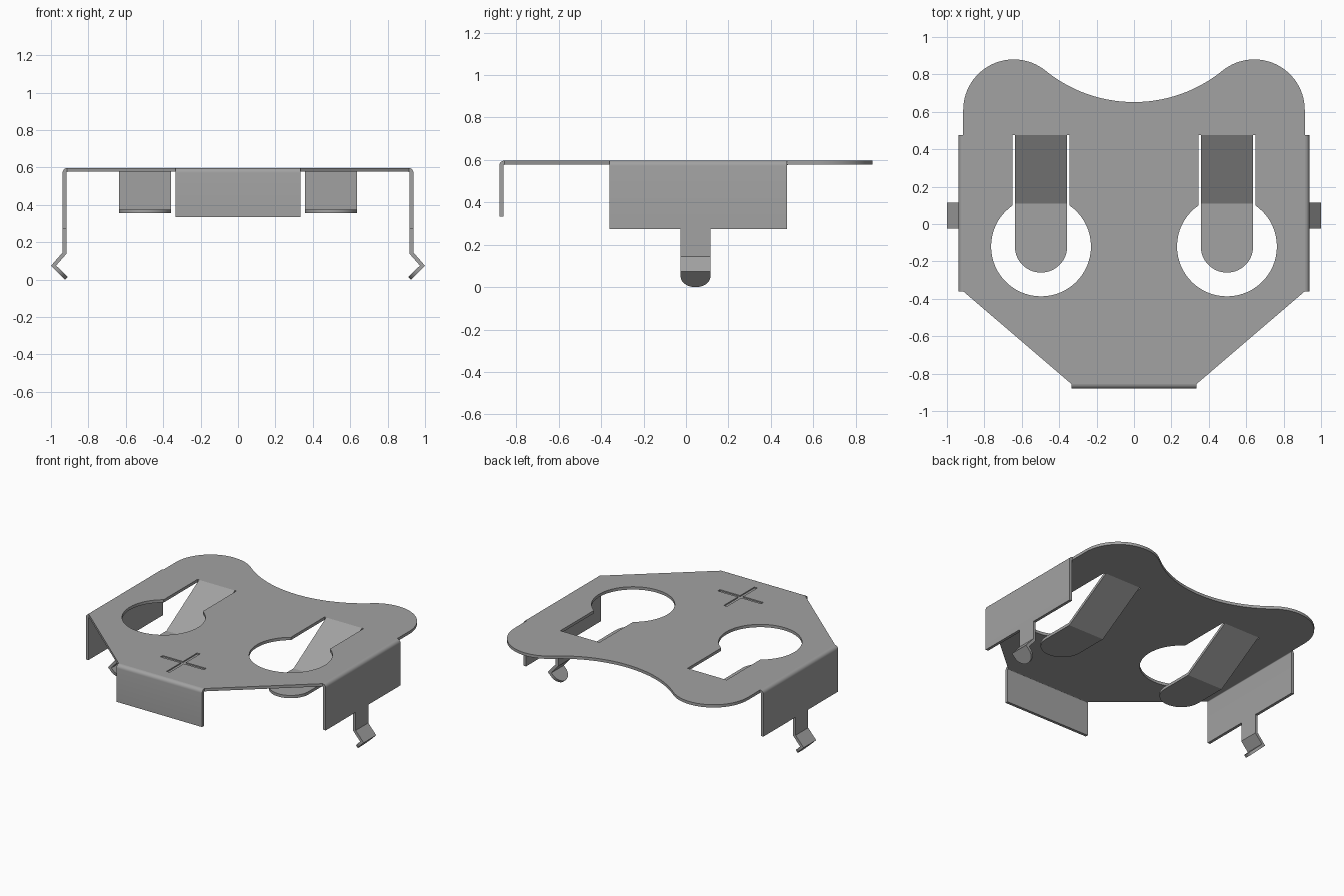
import bpy, bmesh
from math import sin, cos, asin, atan2, pi, hypot
from mathutils import Vector

cube = bpy.data.objects.get("Cube")
if cube:
    bpy.data.objects.remove(cube, do_unlink=True)

TOP, THICK = 0.597, 0.02
UP = Vector((0, 0, 1))

steel = bpy.data.materials.new("grey_steel")
steel.use_nodes = True
GREY = (0.36, 0.36, 0.36, 1)
steel.diffuse_color = GREY
steel.node_tree.nodes["Principled BSDF"].inputs["Base Color"].default_value = GREY


def make_object(name, bm):
    bmesh.ops.remove_doubles(bm, verts=bm.verts, dist=1e-5)
    mesh = bpy.data.meshes.new(name)
    bm.to_mesh(mesh)
    bm.free()
    mesh.materials.append(steel)
    obj = bpy.data.objects.new(name, mesh)
    bpy.context.collection.objects.link(obj)
    return obj


def finish(obj):
    """Bake the modifiers and smooth the curved faces."""
    bpy.ops.object.select_all(action='DESELECT')
    obj.select_set(True)
    bpy.context.view_layer.objects.active = obj
    bpy.ops.object.convert(target='MESH')
    bpy.ops.object.shade_smooth_by_angle()


def arc(cx, cy, r, a0, a1, n):
    return [(cx + r * cos(a0 + (a1 - a0) * i / n),
             cy + r * sin(a0 + (a1 - a0) * i / n)) for i in range(n + 1)]


def prism(name, outline, z0, z1):
    bm = bmesh.new()
    face = bm.faces.new([bm.verts.new((x, y, z0)) for x, y in outline])
    new = bmesh.ops.extrude_face_region(bm, geom=[face])["geom"]
    bmesh.ops.translate(bm, vec=(0, 0, z1 - z0),
                        verts=[v for v in new if isinstance(v, bmesh.types.BMVert)])
    bmesh.ops.recalc_face_normals(bm, faces=bm.faces)
    return make_object(name, bm)


def ribbon(name, path, origin, direction):
    """Bent sheet; path holds (distance along direction, height, half width)."""
    d, o = Vector(direction), Vector(origin)
    side = d.cross(UP)
    bm = bmesh.new()
    rows = [[bm.verts.new(o + d * u + UP * z + side * w * s) for s in (-1, 1)]
            for u, z, w in path]
    for a, b in zip(rows, rows[1:]):
        bm.faces.new((a[0], a[1], b[1], b[0]))
    obj = make_object(name, bm)
    mod = obj.modifiers.new("sheet", 'SOLIDIFY')
    mod.thickness, mod.offset, mod.use_even_offset = THICK, -1, True
    finish(obj)


def round_tip(a, b, r, n=14):
    """Path rows from a to b ending in a half circle of radius r."""
    a, b = Vector(a), Vector(b)
    step = (b - a).normalized()
    rows = []
    for i in range(n + 1):
        t = pi / 2 * i / n
        p = b - step * r * (1 - sin(t))
        rows.append((p.x, p.y, r * cos(t) if i < n else 0))
    return rows


def flange(name, edge, bottom, half, origin, direction):
    """Wall folded down from the plate edge with a rounded bend."""
    r = 0.025
    bend = arc(edge, TOP - r, r, pi / 2, 0, 5)
    path = [(u, z, half) for u, z in bend + [(edge + r, bottom)]]
    ribbon(name, path, origin, direction)


# Top plate: two lobes at the back joined by a hollow curve, tapered front
LOBE_X, LOBE_Y, LOBE_R = 0.643, 0.61, 0.27
HOLLOW_R, HOLLOW_Y = 0.751, 1.403
tangent = atan2(HOLLOW_Y - LOBE_Y, -LOBE_X)
right = [(0.335, -0.855), (0.913, -0.36)]
right += arc(LOBE_X, LOBE_Y, LOBE_R, 0, tangent, 28)
right += arc(0, HOLLOW_Y, HOLLOW_R, tangent - pi, -pi / 2, 14)[1:]
outline = right + [(-x, y) for x, y in reversed(right[:-1])]
plate = prism("top_plate", outline, TOP - THICK, TOP)

# Keyhole openings and the shallow cross groove
HOLE_X, HOLE_Y, HOLE_R = 0.497, -0.12, 0.267
SLOT, SLOT_END = 0.153, 0.475
half_gap = asin(SLOT / HOLE_R)
cutters = []
for sx in (-1, 1):
    key = arc(sx * HOLE_X, HOLE_Y, HOLE_R, pi / 2 + half_gap,
              2.5 * pi - half_gap, 48)
    key += [(sx * HOLE_X + SLOT, SLOT_END), (sx * HOLE_X - SLOT, SLOT_END)]
    cutters.append(prism("keyhole_cutter", key, TOP - 0.1, TOP + 0.1))
for w, h in ((0.17, 0.012), (0.012, 0.17)):
    bar = [(-w, -0.61 - h), (w, -0.61 - h), (w, -0.61 + h), (-w, -0.61 + h)]
    cutters.append(prism("groove_cutter", bar, TOP - 0.008, TOP + 0.05))
for c in cutters:
    c.hide_render = True
    mod = plate.modifiers.new("cut", 'BOOLEAN')
    mod.operation, mod.solver, mod.object = 'DIFFERENCE', 'EXACT', c
finish(plate)
for c in cutters:
    bpy.data.objects.remove(c, do_unlink=True)

# Front wall
flange("front_flange", 0.855, 0.334, 0.335, (0, 0, 0), (0, -1, 0))

for label, sx in (("left", 1), ("right", -1)):
    # Side wall
    flange(label + "_side_flange", 0.913, 0.273, 0.4175,
           (0, 0.0575, 0), (sx, 0, 0))
    # Kinked solder leg with a rounded end
    knee, toe = (1.0, 0.074), (0.925, 0.0)
    leg = [(0.938, 0.28, 0.07), (0.938, 0.145, 0.07), (*knee, 0.07)]
    ribbon(label + "_leg", leg + round_tip(knee, toe, 0.07),
           (0, 0.045, 0), (sx, 0, 0))
    # Spring tongue sloping down from the slot to a flat rounded pad
    heel, tip = (-0.11, 0.376), (0.26, 0.376)
    tongue = [(-SLOT_END, TOP, 0.14), (*heel, 0.14)]
    ribbon(label + "_spring_tongue", tongue + round_tip(heel, tip, 0.14),
           (sx * HOLE_X, 0, 0), (0, -1, 0))
